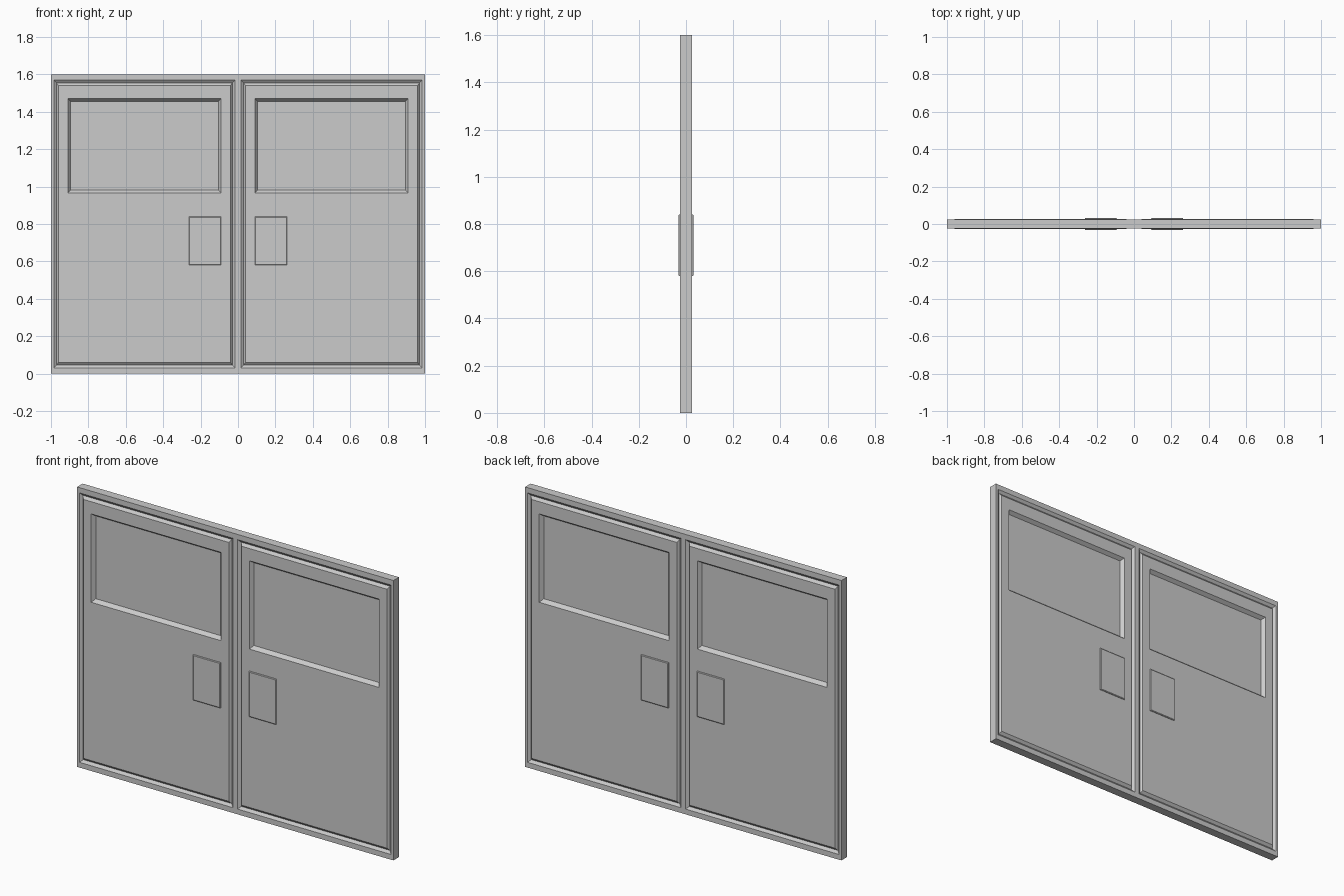
import bpy, bmesh

if "Cube" in bpy.data.objects:
    bpy.data.objects.remove(bpy.data.objects["Cube"])


def stepped_rings(name, rings, walls=()):
    """Bridge nested rectangles (x0, x1, z0, z1, y), cap the last one,
    then mirror the quarter in x and y."""
    bm = bmesh.new()
    loops = []
    for x0, x1, z0, z1, y in rings:
        loops.append([bm.verts.new(p) for p in
                      ((x0, y, z0), (x1, y, z0), (x1, y, z1), (x0, y, z1))])
    for a, b in zip(loops, loops[1:]):
        for i in range(4):
            j = (i + 1) % 4
            bm.faces.new((a[i], a[j], b[j], b[i]))
    bm.faces.new(loops[-1])
    # outer walls back to the middle plane on the chosen sides
    mid = [bm.verts.new((v.co.x, 0, v.co.z)) for v in loops[0]]
    for i in walls:
        j = (i + 1) % 4
        bm.faces.new((mid[i], mid[j], loops[0][j], loops[0][i]))
    bmesh.ops.recalc_face_normals(bm, faces=bm.faces)
    if min(bm.faces, key=lambda f: f.calc_center_median().y).normal.y > 0:
        bmesh.ops.reverse_faces(bm, faces=bm.faces)
    me = bpy.data.meshes.new(name)
    bm.to_mesh(me)
    bm.free()
    ob = bpy.data.objects.new(name, me)
    bpy.context.collection.objects.link(ob)
    m = ob.modifiers.new("mirror", 'MIRROR')
    m.use_axis = (True, True, False)
    m.merge_threshold = 0.0005
    return ob


# Double door: frame, V groove, raised panel, recessed window
stepped_rings("double_door", [
    (0, 1, 0, 1.6, -0.025),
    (0.015, 0.985, 0.03, 1.57, -0.025),
    (0.03, 0.97, 0.045, 1.555, -0.013),
    (0.04, 0.96, 0.06, 1.54, -0.026),
    (0.09, 0.91, 0.965, 1.47, -0.026),
    (0.105, 0.895, 0.982, 1.455, -0.006),
], walls=(0, 1, 2))

# Push plates beside the centre line, on both faces
stepped_rings("push_plate", [
    (0.09, 0.263, 0.58, 0.84, -0.024),
    (0.09, 0.263, 0.58, 0.84, -0.029),
    (0.094, 0.259, 0.584, 0.836, -0.032),
])
